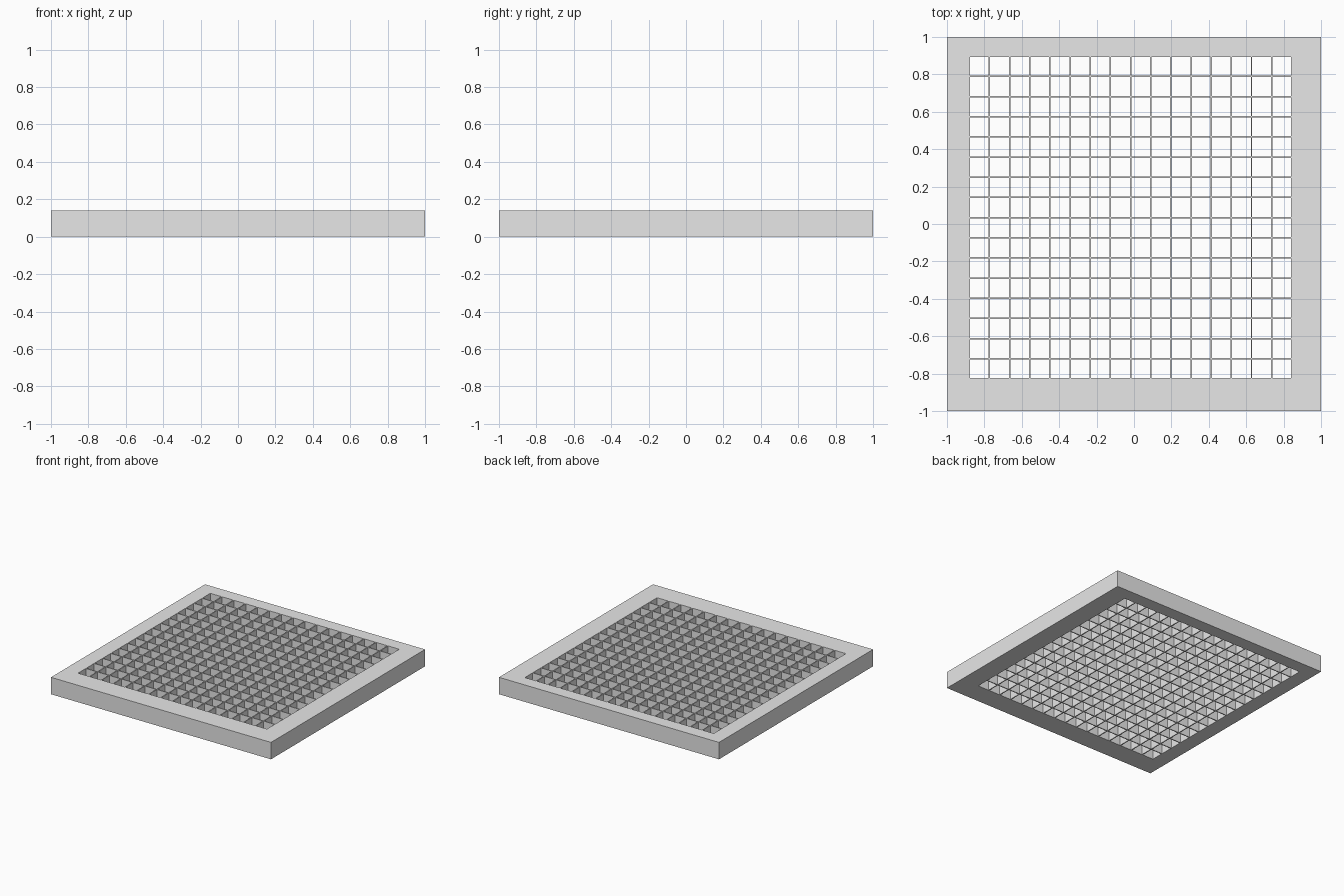
import bpy, bmesh

if "Cube" in bpy.data.objects:
    bpy.data.objects.remove(bpy.data.objects["Cube"], do_unlink=True)

HEIGHT = 0.139
CELLS = 16
PITCH = 0.1078     # spacing of the square openings
OPENING = 0.1      # width of one opening
START_X, START_Y = -0.877, -0.824

grey = bpy.data.materials.new("light grey")
grey.use_nodes = True
grey.diffuse_color = (0.8, 0.8, 0.8, 1)
grey.node_tree.nodes["Principled BSDF"].inputs["Base Color"].default_value = (0.8, 0.8, 0.8, 1)


def cut_lines(start):
    """Outer edges plus both sides of every opening along one axis."""
    lines = [-1.0]
    for i in range(CELLS):
        lines += [start + i * PITCH, start + i * PITCH + OPENING]
    return lines + [1.0]


# Flat sheet with a square opening wherever both strips are openings
xs, ys = cut_lines(START_X), cut_lines(START_Y)
bm = bmesh.new()
grid = [[bm.verts.new((x, y, 0)) for y in ys] for x in xs]
for i in range(len(xs) - 1):
    for j in range(len(ys) - 1):
        if not (i % 2 and j % 2):
            bm.faces.new((grid[i][j], grid[i + 1][j], grid[i + 1][j + 1], grid[i][j + 1]))

mesh = bpy.data.meshes.new("grate")
bm.to_mesh(mesh)
bm.free()
mesh.materials.append(grey)
grate = bpy.data.objects.new("grate", mesh)
bpy.context.collection.objects.link(grate)

# Thicken upward into the frame and its lattice
thickness = grate.modifiers.new("thickness", 'SOLIDIFY')
thickness.thickness = HEIGHT
thickness.offset = 1
